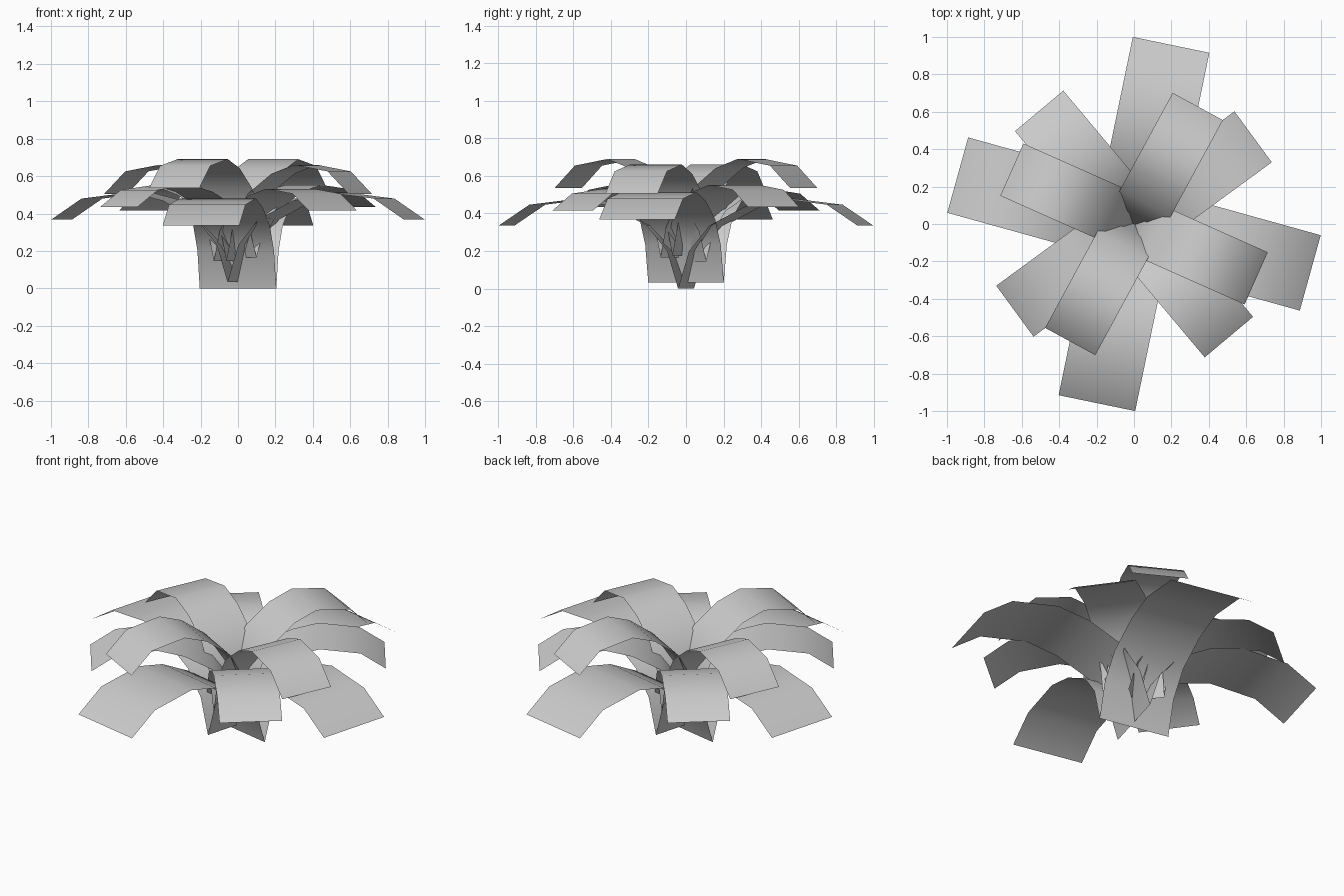
import bpy
import bmesh
from math import radians
from mathutils import Matrix

if "Cube" in bpy.data.objects:
    bpy.data.objects.remove(bpy.data.objects["Cube"], do_unlink=True)

# Single colour
grey = bpy.data.materials.new("leaf_grey")
grey.use_nodes = True
colour = (0.6, 0.6, 0.6, 1.0)
grey.diffuse_color = colour
grey.node_tree.nodes["Principled BSDF"].inputs["Base Color"].default_value = colour

# Arching leaf profile: distance from the centre, height
PROFILE = [(0, 0), (0.06, 0.2), (0.17, 0.335), (0.36, 0.435),
           (0.54, 0.48), (0.81, 0.447), (0.978, 0.335)]
HALF_WIDTH = 0.209


def leaf(name, size, rise, angle, height):
    """Sweep the profile sideways into a strip, then scale, turn and lift it."""
    bm = bmesh.new()
    rows = [[bm.verts.new((r, side * HALF_WIDTH, z)) for side in (-1, 1)]
            for r, z in PROFILE]
    for inner, outer in zip(rows, rows[1:]):
        bm.faces.new((inner[0], outer[0], outer[1], inner[1])).smooth = True
    bm.transform(Matrix.Translation((0, 0, height))
                 @ Matrix.Rotation(radians(angle), 4, "Z")
                 @ Matrix.Diagonal((size, size, rise, 1)))
    mesh = bpy.data.meshes.new(name)
    bm.to_mesh(mesh)
    bm.free()
    mesh.materials.append(grey)
    obj = bpy.data.objects.new(name, mesh)
    bpy.context.collection.objects.link(obj)


# Three whorls of two opposite pairs: spread, rise, then (angle, base height)
WHORLS = {
    "lower_leaf": (1.0, 1.0, [(78.3, 0.0), (164.5, 0.033)]),
    "middle_leaf": (0.807, 0.807, [(36.2, 0.165), (130.0, 0.145)]),
    "upper_leaf": (0.731, 1.07, [(61.5, 0.177), (156.0, 0.147)]),
}
for name, (size, rise, pairs) in WHORLS.items():
    for number, (angle, height) in enumerate(pairs):
        for turn, end in ((0, "a"), (180, "b")):
            leaf(f"{name}_{number + 1}{end}", size, rise, angle + turn, height)
